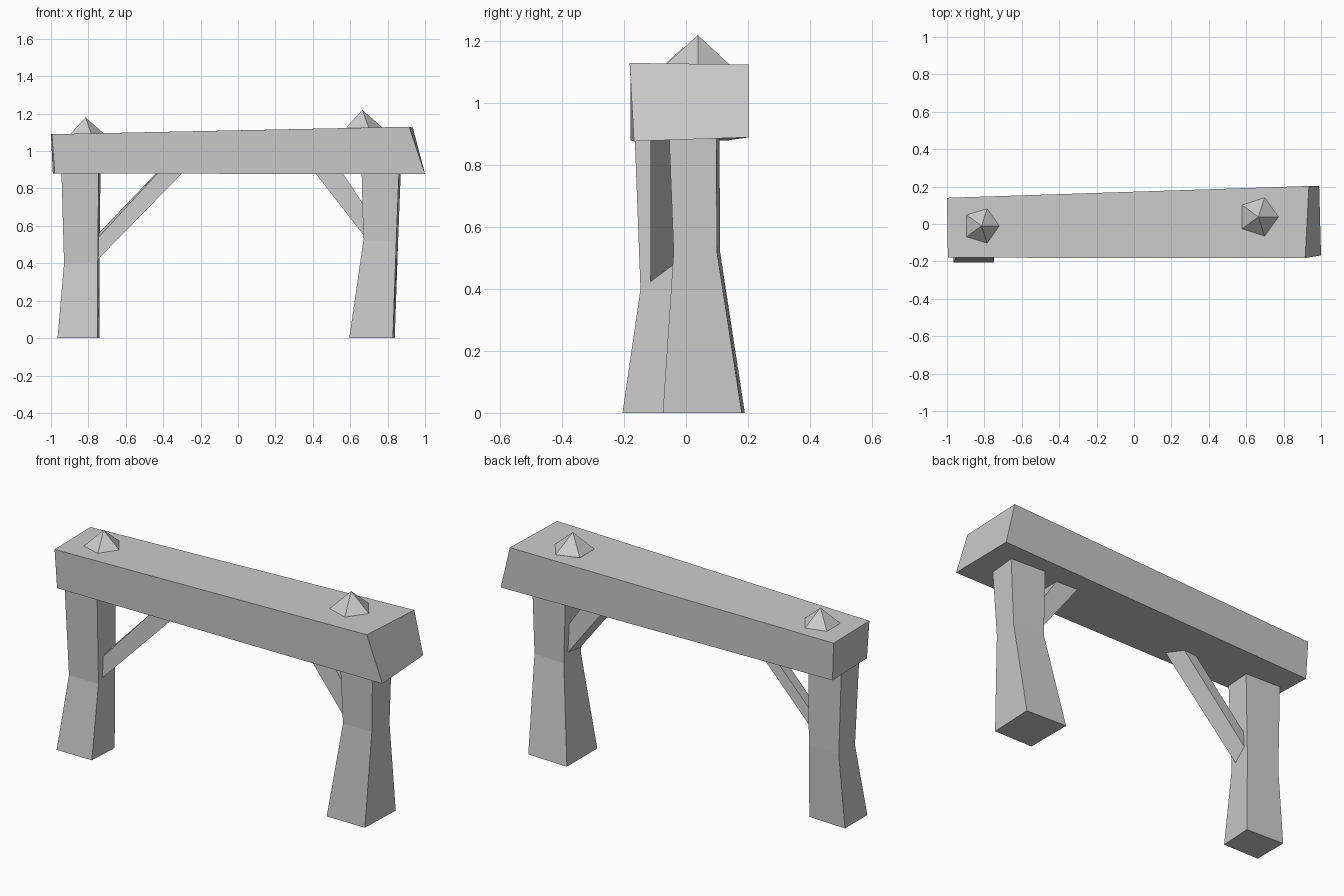
import bpy
import bmesh
from math import cos, sin, tau
from mathutils import Vector

old = bpy.data.objects.get("Cube")
if old:
    bpy.data.objects.remove(old, do_unlink=True)

stone = bpy.data.materials.new("plain grey")
stone.use_nodes = True
GREY = (0.6, 0.6, 0.6, 1)
stone.diffuse_color = GREY
stone.node_tree.nodes["Principled BSDF"].inputs["Base Color"].default_value = GREY


def finish(name, bm):
    bmesh.ops.recalc_face_normals(bm, faces=bm.faces)
    mesh = bpy.data.meshes.new(name)
    bm.to_mesh(mesh)
    bm.free()
    mesh.materials.append(stone)
    obj = bpy.data.objects.new(name, mesh)
    bpy.context.collection.objects.link(obj)


def loft(name, rings):
    """Skin a run of equal-sized point rings and cap both ends."""
    bm = bmesh.new()
    loops = [[bm.verts.new(p) for p in ring] for ring in rings]
    for low, high in zip(loops, loops[1:]):
        for i in range(len(low)):
            j = (i + 1) % len(low)
            bm.faces.new((low[i], low[j], high[j], high[i]))
    bm.faces.new(loops[0])
    bm.faces.new(loops[-1])
    finish(name, bm)


def post_ring(z, left, right, front, back, skew=0.01):
    # the back edge drifts a little outward, for a hand-hewn look
    return [(left, front, z), (right, front, z),
            (right + skew, back - skew, z), (left, back, z)]


def brace(name, post_x, edges):
    """Each edge gives its depth, its height at the post and its x at the beam."""
    ends = [(Vector((post_x, y, z)), Vector((x, y, 0.88))) for y, z, x in edges]
    loft(name, [[a.lerp(b, t) for a, b in ends] for t in (-0.1, 1.12)])


def stud(name, centre, apex_z, base_z, radius):
    # five-sided pointed stud
    x, y = centre
    bm = bmesh.new()
    tip = bm.verts.new((x, y, apex_z))
    base = [bm.verts.new((x + radius * cos(i * tau / 5),
                          y + radius * sin(i * tau / 5), base_z)) for i in range(5)]
    for i in range(5):
        bm.faces.new((base[i], base[(i + 1) % 5], tip))
    bm.faces.new(base)
    finish(name, bm)


# Crooked lintel beam, one ring per end
loft("beam", [
    [(-0.98, -0.18, 0.88), (-0.99, 0.135, 0.88), (-1, 0.14, 1.09), (-0.995, -0.18, 1.09)],
    [(1, -0.168, 0.877), (0.99, 0.203, 0.89), (0.935, 0.203, 1.125), (0.915, -0.182, 1.13)],
])

# Posts pinched at mid height
loft("right_post", [
    post_ring(0, -0.965, -0.75, -0.205, -0.01),
    post_ring(0.4, -0.93, -0.75, -0.147, -0.005),
    post_ring(0.93, -0.945, -0.745, -0.167, -0.01),
])
loft("left_post", [
    post_ring(0, 0.595, 0.828, -0.075, 0.19),
    post_ring(0.52, 0.67, 0.846, -0.04, 0.11),
    post_ring(0.93, 0.66, 0.862, -0.056, 0.108),
])

# Diagonal braces under the beam
brace("right_brace", -0.745, [(-0.115, 0.425, -0.3), (-0.04, 0.475, -0.36),
                              (-0.045, 0.56, -0.44), (-0.112, 0.54, -0.43)])
brace("left_brace", 0.668, [(-0.03, 0.555, 0.415), (0.075, 0.57, 0.43),
                            (0.07, 0.72, 0.56), (-0.025, 0.72, 0.56)])

# Studs on top of the beam
stud("right_stud", (-0.815, -0.01), 1.18, 1.088, 0.104)
stud("left_stud", (0.665, 0.038), 1.22, 1.125, 0.108)
